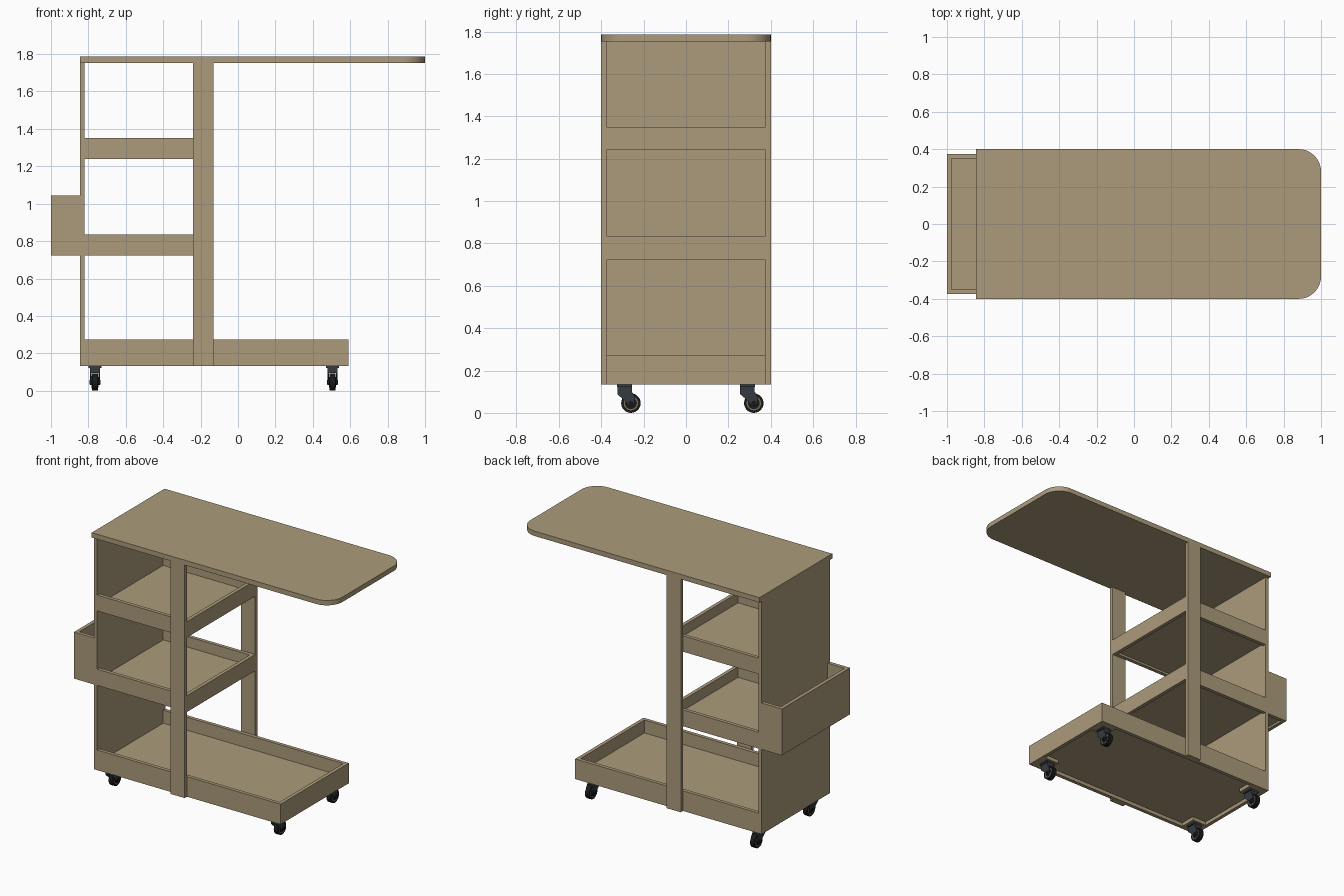
import bpy
import bmesh
from math import cos, sin, pi, radians
from mathutils import Vector, Matrix

cube = bpy.data.objects.get("Cube")
if cube:
    bpy.data.objects.remove(cube, do_unlink=True)


def material(name, rgb):
    m = bpy.data.materials.new(name)
    m.use_nodes = True
    m.diffuse_color = (*rgb, 1)
    bsdf = next(n for n in m.node_tree.nodes if n.type == 'BSDF_PRINCIPLED')
    bsdf.inputs["Base Color"].default_value = (*rgb, 1)
    return m


WOOD = material("tan wood", (0.41, 0.33, 0.20))
SLATE = material("dark slate", (0.035, 0.043, 0.052))
RUBBER = material("black rubber", (0.010, 0.010, 0.011))
BRONZE = material("bronze rim", (0.22, 0.16, 0.08))


def finish(name, bm, mat, smooth=False):
    bmesh.ops.recalc_face_normals(bm, faces=bm.faces)
    mesh = bpy.data.meshes.new(name)
    bm.to_mesh(mesh)
    bm.free()
    mesh.materials.append(mat)
    obj = bpy.data.objects.new(name, mesh)
    bpy.context.collection.objects.link(obj)
    if smooth:
        bpy.ops.object.select_all(action='DESELECT')
        obj.select_set(True)
        bpy.context.view_layer.objects.active = obj
        bpy.ops.object.shade_smooth_by_angle(angle=radians(35))
    return obj


def box(name, x, y, z, mat=WOOD):
    """Box from (min, max) pairs."""
    bm = bmesh.new()
    bmesh.ops.create_cube(bm, size=1)
    for v in bm.verts:
        v.co = [(a + b) / 2 + c * (b - a) for c, (a, b) in zip(v.co, (x, y, z))]
    return finish(name, bm, mat)


def prism(name, points, offset, mat, smooth=False):
    """Extrude a flat outline along an offset vector."""
    bm = bmesh.new()
    face = bm.faces.new([bm.verts.new(p) for p in points])
    ext = bmesh.ops.extrude_face_region(bm, geom=[face])["geom"]
    verts = [e for e in ext if isinstance(e, bmesh.types.BMVert)]
    bmesh.ops.translate(bm, verts=verts, vec=Vector(offset))
    return finish(name, bm, mat, smooth)


def disc(name, centre, radius, width, mat):
    """Cylinder lying along x."""
    bm = bmesh.new()
    bmesh.ops.create_cone(bm, cap_ends=True, segments=28, radius1=radius,
                          radius2=radius, depth=width,
                          matrix=Matrix.Translation(centre) @ Matrix.Rotation(pi / 2, 4, 'Y'))
    return finish(name, bm, mat, True)


T = 0.025          # board thickness
W = 0.375          # half width of the trays
LEFT = -0.82       # inner face of the end panel
BASE = 0.133       # underside of the frame
TOP = 1.753        # underside of the worktop

# Worktop with two rounded corners
R = 0.12
outline = [(LEFT - T, 0.4, TOP), (LEFT - T, -0.4, TOP)]
for sy, start in ((-1, -pi / 2), (1, 0)):
    for i in range(13):
        a = start + i * pi / 24
        outline.append((1 - R + R * cos(a), sy * (0.4 - R) + R * sin(a), TOP))
prism("worktop", outline, (0, 0, 0.034), WOOD, True)

# End panel and the two uprights
box("end_panel", (LEFT - T, LEFT), (-W, W), (BASE, TOP))
for side, s in (("front", -1), ("back", 1)):
    box(side + "_upright", (-0.24, -0.13), sorted((s * W, s * (W + T))), (BASE, TOP))


def tray(name, x_panel, x_end, z0, z1, floor):
    """Open tray: two sides, one end board and a raised floor."""
    d = 1 if x_end > x_panel else -1
    inner = x_end - d * T
    for side, s in (("front", -1), ("back", 1)):
        box(f"{name}_{side}_side", sorted((x_panel, inner)),
            sorted((s * (W - T), s * W)), (z0, z1))
    box(name + "_end", sorted((inner, x_end)), (-W, W), (z0, z1))
    box(name + "_floor", sorted((x_panel, inner)), (T - W, W - T), (z0 + floor, z0 + floor + T))


tray("base_tray", LEFT, 0.59, BASE, 0.273, 0.025)
tray("lower_shelf", LEFT, -0.13, 0.722, 0.835, 0.015)
tray("upper_shelf", LEFT, -0.13, 1.24, 1.35, 0.015)
tray("side_bin", LEFT - T, -1.0, 0.722, 1.045, 0.015)


# Casters, all trailing toward the back
def caster(name, x, y):
    wy, wz, wr = y + 0.03, 0.046, 0.046
    box(name + "_plate", (x - 0.035, x + 0.035), (y - 0.035, y + 0.035), (0.122, BASE), SLATE)
    box(name + "_neck", (x - 0.026, x + 0.026), (y - 0.034, y + 0.034), (0.095, 0.123), SLATE)
    cheek = [(-0.034, 0.1), (-0.034, 0.088), (0.004, 0.055), (0.018, 0.036),
             (0.036, 0.032), (0.046, 0.045), (0.05, 0.075), (0.034, 0.1)]
    for side, s in (("left", 1), ("right", -1)):
        prism(f"{name}_{side}_cheek", [(x + s * 0.019, y + a, b) for a, b in cheek],
              (s * 0.007, 0, 0), SLATE)
    disc(name + "_tyre", (x, wy, wz), wr, 0.032, RUBBER)
    disc(name + "_rim", (x, wy, wz), 0.034, 0.034, BRONZE)
    disc(name + "_hub", (x, wy, wz), 0.028, 0.036, RUBBER)
    disc(name + "_axle", (x, wy, wz), 0.012, 0.06, RUBBER)


for end, x, bx in (("right", -0.765, (LEFT, -0.71)), ("left", 0.505, (0.45, 0.565))):
    for side, s in (("front", -1), ("back", 1)):
        name = f"{side}_{end}"
        box(name + "_caster_block", bx, sorted((s * 0.24, s * (W - T))), (BASE, BASE + T))
        caster(name + "_caster", x, s * 0.29)
